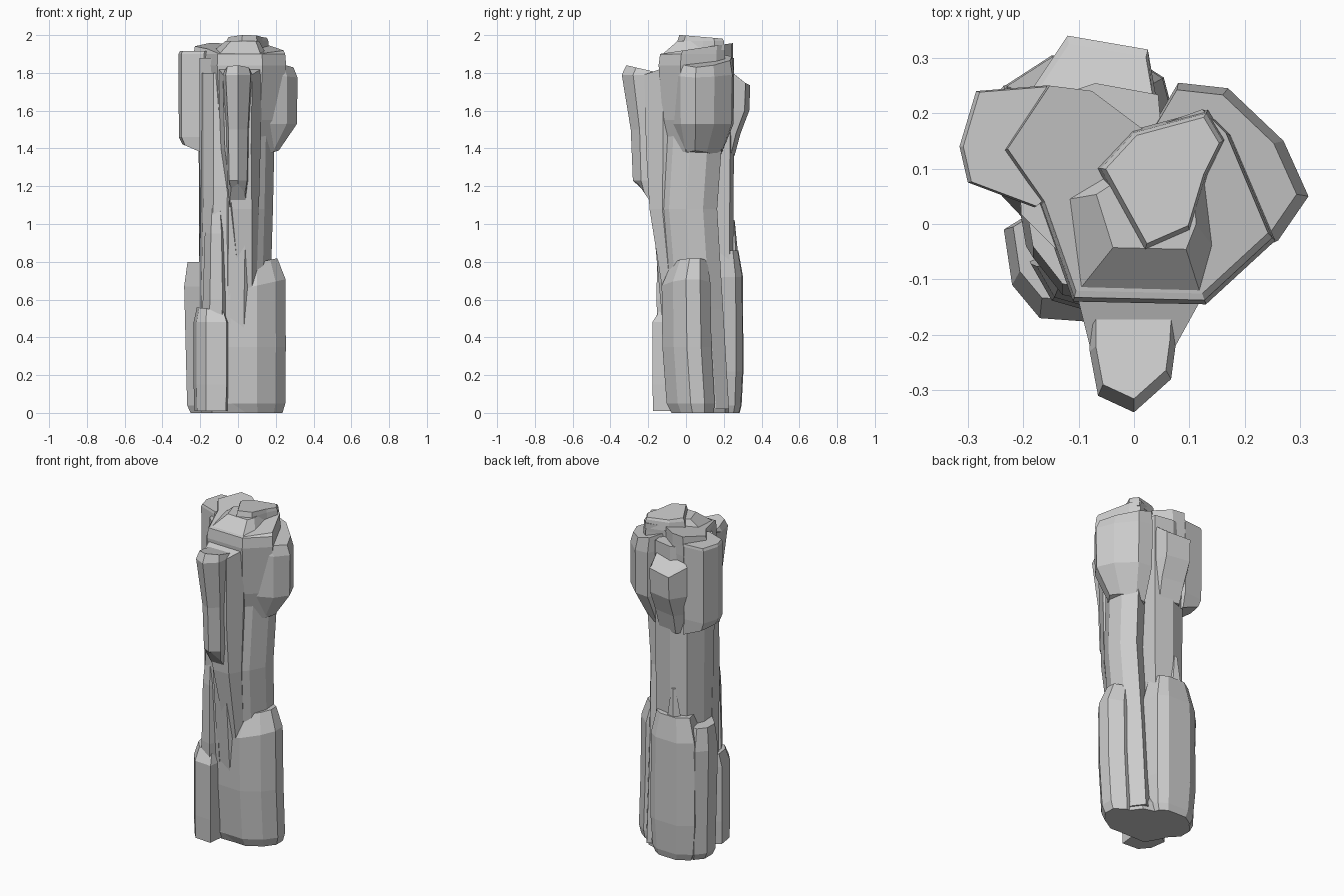
import bpy, bmesh

parts = []


def rock(name, foot, levels):
    """Loft a footprint through levels: (z, scale, shift x, shift y, slope x, slope y)."""
    cx = sum(p[0] for p in foot) / len(foot)
    cy = sum(p[1] for p in foot) / len(foot)
    bm = bmesh.new()
    rings = []
    for level in levels:
        z, s, dx, dy, tx, ty = (tuple(level) + (0,) * 6)[:6]
        rings.append([bm.verts.new((cx + (x - cx) * s + dx, cy + (y - cy) * s + dy,
                                    z + tx * (x - cx) + ty * (y - cy))) for x, y in foot])
    n = len(foot)
    for a, b in zip(rings, rings[1:]):
        for i in range(n):
            j = (i + 1) % n
            bm.faces.new((a[i], a[j], b[j], b[i]))
    bm.faces.new(rings[0])
    bm.faces.new(rings[-1])
    bmesh.ops.recalc_face_normals(bm, faces=bm.faces)
    mesh = bpy.data.meshes.new(name)
    bm.to_mesh(mesh)
    bm.free()
    obj = bpy.data.objects.new(name, mesh)
    bpy.context.collection.objects.link(obj)
    parts.append(obj)


# Two tall shafts with a crevice between them at the back right
rock("right_shaft",
     [(-0.05, -0.17), (0.04, -0.18), (0.14, -0.09), (0.185, 0.0), (0.175, 0.09),
      (0.12, 0.165), (0.04, 0.13), (-0.1, 0.0)],
     [(0.02, 0.9, -0.01, 0.08), (0.55, 0.95, -0.01, 0.04), (1.08, 1), (1.7, 1.03, 0.01, 0.04)])
rock("rear_shaft",
     [(0.05, 0.12), (0.04, 0.23), (-0.07, 0.25), (-0.16, 0.22), (-0.205, 0.12),
      (-0.2, 0.02), (-0.1, -0.08), (0, 0)],
     [(0.02, 1), (0.8, 1), (1.5, 1.03), (1.88, 1.03)])
rock("front_left_shaft",
     [(-0.2, 0.03), (-0.185, -0.06), (-0.13, -0.13), (-0.03, -0.15), (0.02, 0.0)],
     [(0.02, 1, -0.01, 0.07), (0.6, 1, -0.01, 0.02), (1.2, 0.97), (1.8, 0.97, 0, 0.02)])
rock("front_left_sliver",
     [(-0.19, -0.07), (-0.15, -0.14), (-0.08, -0.16), (-0.05, -0.1), (-0.12, -0.04)],
     [(0.3, 1, -0.01, 0.02), (0.6, 0.95), (0.95, 0.8), (1.3, 0.3, 0, 0.02)])

# Swollen foot made of broken slabs round a core
rock("foot_core",
     [(-0.15, -0.11), (0.09, -0.11), (0.19, -0.06), (0.22, 0.06), (0.12, 0.2),
      (-0.12, 0.27), (-0.23, 0.17), (-0.21, 0.0)],
     [(0, 0.9, 0, 0.02), (0.05, 0.97, 0, 0.01), (0.12, 0.85), (0.6, 0.8)])
rock("foot_right",
     [(-0.08, -0.12), (0.1, -0.13), (0.2, -0.07), (0.253, 0.0), (0.25, 0.075),
      (0.18, 0.13), (0.0, 0.1)],
     [(0, 0.86, 0, 0.035), (0.05, 0.98, 0, 0.025), (0.35, 1, 0, 0.005),
      (0.68, 0.99, 0, 0, 0.22), (0.8, 0.72, -0.01, 0.02, 0.15)])
rock("foot_rear",
     [(0.08, 0.17), (0.055, 0.265), (0.0, 0.3), (-0.15, 0.305), (-0.235, 0.25), (-0.2, 0.1), (0, 0)],
     [(0, 0.8), (0.04, 0.9), (0.22, 0.99), (0.72, 0.97), (0.86, 0.74)])
rock("foot_left",
     [(-0.12, 0.24), (-0.235, 0.25), (-0.285, 0.19), (-0.285, 0.1), (-0.2, 0.01),
      (-0.1, -0.05)],
     [(0, 0.82, 0.02), (0.04, 0.93, 0.01), (0.67, 1), (0.8, 0.78)])
rock("foot_front_block",
     [(-0.235, -0.01), (-0.22, -0.11), (-0.17, -0.17), (-0.06, -0.178), (-0.05, -0.08),
      (-0.17, 0.03)],
     [(0.01, 0.95), (0.15, 1), (0.48, 1), (0.55, 0.8, 0, 0.02, -0.1)])
rock("foot_back_spike",
     [(-0.03, 0.2), (-0.05, 0.27), (-0.11, 0.285), (-0.15, 0.24), (-0.1, 0.18)],
     [(0.6, 1), (0.8, 0.9), (1.02, 0.25, 0, 0.01)])

# Overhanging lobes round the head
rock("left_lobe",
     [(-0.16, 0.25), (-0.285, 0.24), (-0.315, 0.14), (-0.3, 0.075), (-0.18, 0.03),
      (-0.1, 0.1)],
     [(1.385, 0.93, 0.015, 0, -0.4), (1.46, 0.98), (1.9, 1), (1.915, 0.98, 0.005)])
rock("back_lobe",
     [(0.045, 0.2), (0.025, 0.315), (-0.12, 0.34), (-0.18, 0.25), (-0.14, 0.1), (0, 0.1)],
     [(1.36, 0.85, 0, -0.065), (1.48, 0.95, 0, -0.045), (1.6, 1, 0, -0.005),
      (1.79, 1, 0, 0, 0, -0.45), (1.83, 0.96, 0, -0.01, 0, -0.75)])
rock("right_lobe",
     [(0.03, 0.17), (0.08, 0.255), (0.17, 0.245), (0.27, 0.15), (0.315, 0.05),
      (0.26, -0.03), (0.17, -0.07), (0.08, 0.0)],
     [(1.36, 0.62, -0.045, -0.02, 0.2), (1.53, 0.98), (1.79, 1, 0, 0, -0.1),
      (1.865, 0.92, -0.01, 0, -0.25)])

# Crown rising gently to a cap
rock("crown",
     [(-0.24, 0.13), (-0.16, 0.25), (-0.08, 0.24), (0.02, 0.165), (0.13, 0.205),
      (0.175, 0.16), (0.255, -0.03), (0.13, -0.145), (-0.11, -0.14), (-0.17, 0.03)],
     [(1.38, 0.75), (1.55, 0.9), (1.84, 1), (1.9, 0.98, 0, 0.003),
      (1.935, 0.95, 0, 0.008, 0, 0.14)])
rock("crown_ridge",
     [(-0.15, 0.04), (-0.1, -0.12), (0.12, -0.125), (0.15, -0.05),
      (0.14, 0.17), (0.02, 0.15)],
     [(1.88, 1), (1.9, 0.99), (1.968, 0.6, 0.01, 0.025)])
rock("crown_cap",
     [(-0.06, 0.1), (0.0, 0.165), (0.13, 0.2), (0.16, 0.15), (0.13, 0.09), (0.1, -0.01),
      (0.02, -0.045)],
     [(1.92, 1.06), (1.97, 1.0), (1.99, 0.93, 0, 0, 0, -0.08)])

# Front shoulder and hanging fin
rock("front_shoulder",
     [(-0.11, -0.1), (-0.08, -0.22), (0.075, -0.22), (0.13, -0.12), (0.1, -0.02)],
     [(0.62, 0.4, 0.03, 0.05), (1.08, 0.68, 0.015), (1.4, 0.9), (1.82, 1, 0, 0, 0, 0.35)])
rock("front_fin",
     [(-0.08, -0.14), (-0.08, -0.23), (-0.065, -0.31), (0.0, -0.34), (0.067, -0.28),
      (0.075, -0.22), (0.08, -0.14)],
     [(1.13, 0.55, 0, 0.04, 0, -0.8), (1.23, 0.72, 0, 0.03), (1.5, 0.78, 0, 0.025),
      (1.79, 1), (1.82, 0.86, 0, 0.01, 0, -0.2)])

# Fuse the slabs into one solid rock
pillar = parts[0]
pillar.name = "rock_pillar"
bpy.context.view_layer.objects.active = pillar
for part in parts[1:]:
    mod = pillar.modifiers.new("fuse", 'BOOLEAN')
    mod.operation = 'UNION'
    mod.solver = 'EXACT'
    mod.object = part
    bpy.ops.object.modifier_apply(modifier=mod.name)
    bpy.data.objects.remove(part)
